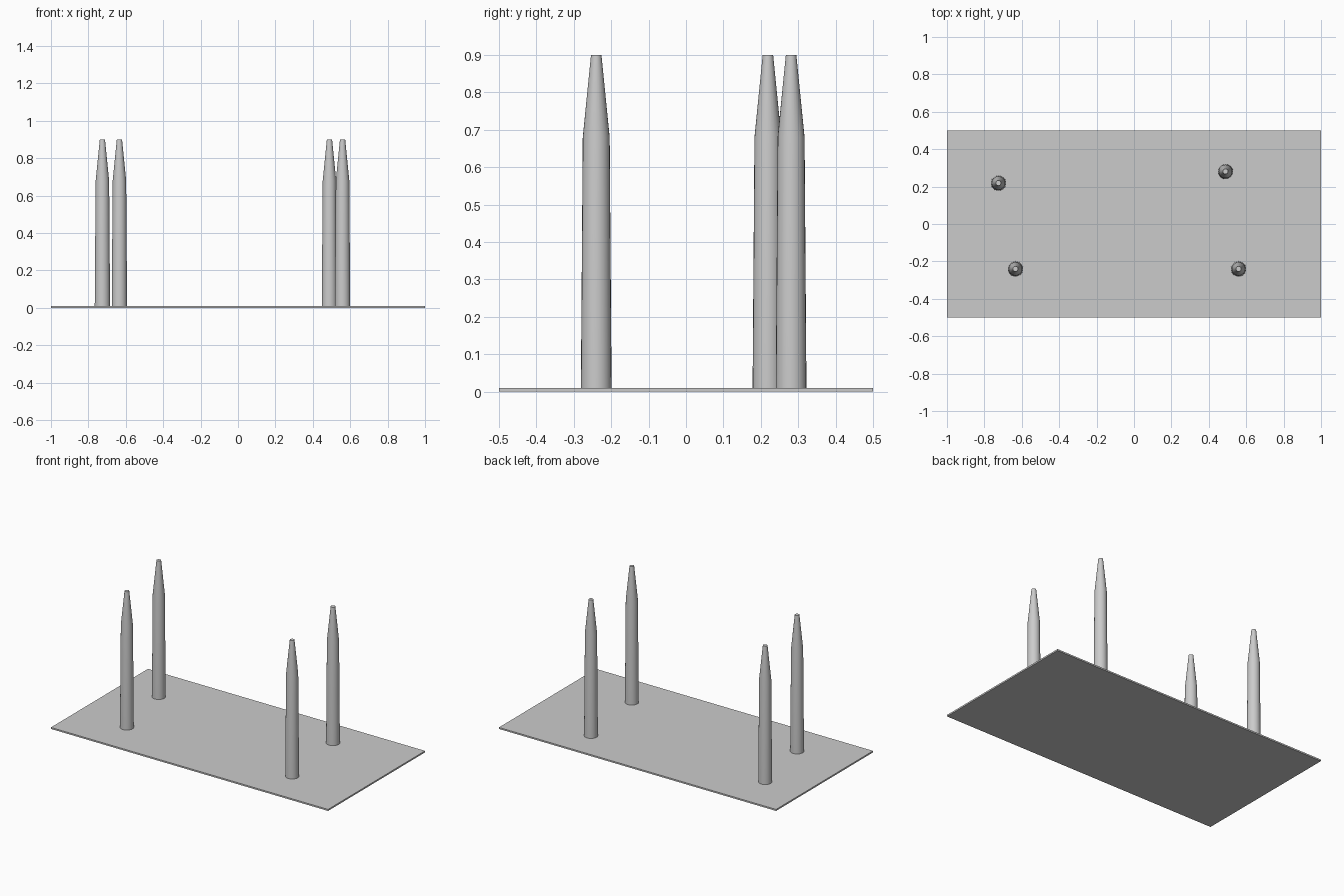
import bpy, bmesh
from math import cos, sin, tau, radians

if "Cube" in bpy.data.objects:
    bpy.data.objects.remove(bpy.data.objects["Cube"])

SIDES = 24
# post outline: (radius, height)
PROFILE = [(0.041, 0.01), (0.036, 0.68), (0.014, 0.90)]
POSTS = {
    "back_left_post": (-0.725, 0.219),
    "front_left_post": (-0.634, -0.24),
    "back_right_post": (0.489, 0.281),
    "front_right_post": (0.559, -0.24),
}


def make_post(name, x, y):
    bm = bmesh.new()
    rings = [[bm.verts.new((r * cos(tau * i / SIDES), r * sin(tau * i / SIDES), z))
              for i in range(SIDES)] for r, z in PROFILE]
    for low, high in zip(rings, rings[1:]):
        for i in range(SIDES):
            j = (i + 1) % SIDES
            bm.faces.new((low[i], low[j], high[j], high[i]))
    bm.faces.new(rings[0][::-1])
    bm.faces.new(rings[-1])
    mesh = bpy.data.meshes.new(name)
    bm.to_mesh(mesh)
    bm.free()
    post = bpy.data.objects.new(name, mesh)
    post.location = (x, y, 0)
    bpy.context.collection.objects.link(post)
    bpy.ops.object.select_all(action='DESELECT')
    post.select_set(True)
    bpy.context.view_layer.objects.active = post
    bpy.ops.object.shade_smooth_by_angle(angle=radians(30))


# thin base sheet
bpy.ops.mesh.primitive_cube_add(size=1, location=(0, 0, 0.005))
base = bpy.context.object
base.name = "base_plate"
base.scale = (2, 1, 0.01)
bpy.ops.object.transform_apply(location=False, rotation=False, scale=True)

# four tapered posts
for name, (x, y) in POSTS.items():
    make_post(name, x, y)
